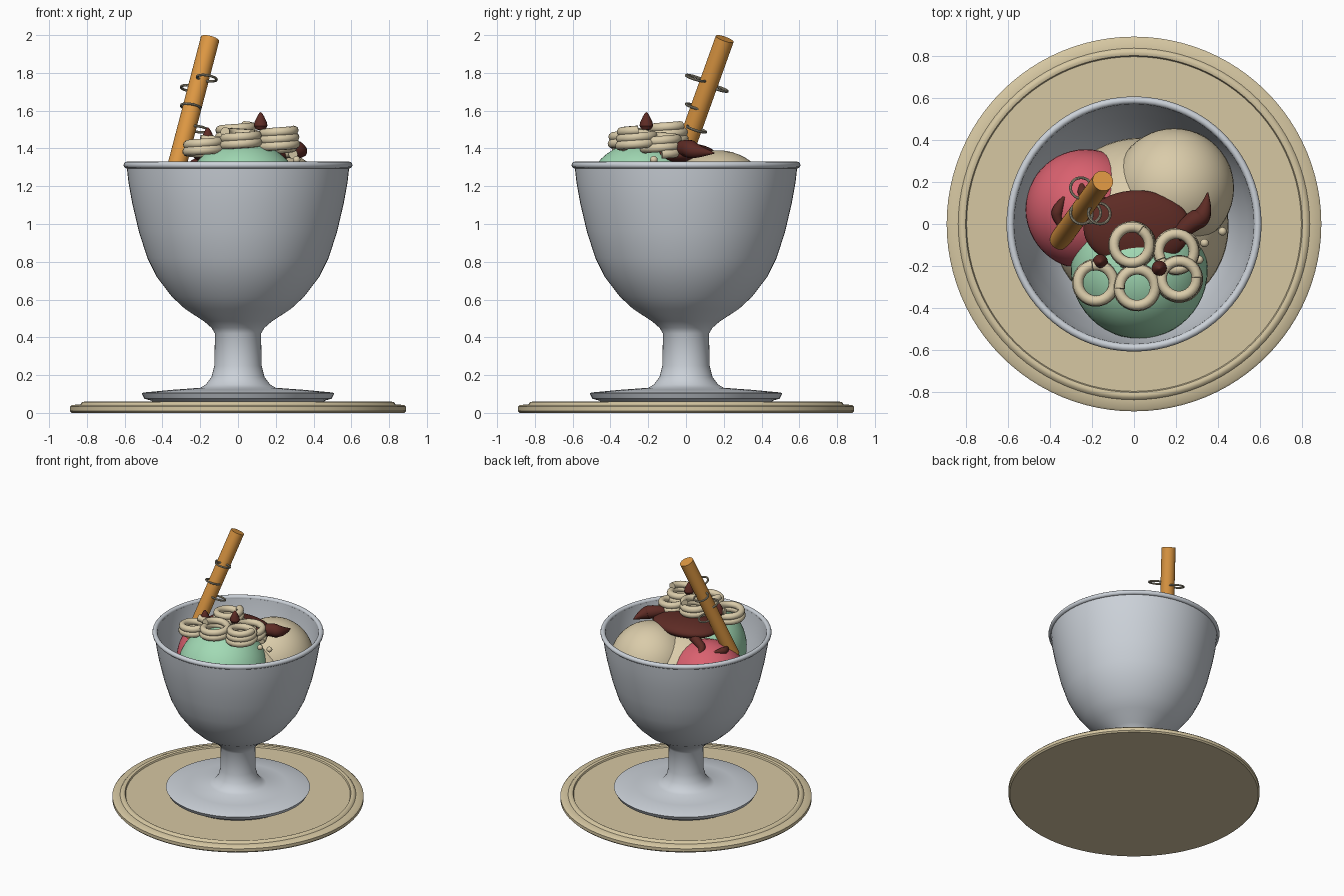
import bpy, bmesh, math
from mathutils import Vector

if "Cube" in bpy.data.objects:
    bpy.data.objects.remove(bpy.data.objects["Cube"], do_unlink=True)


def material(name, r, g, b):
    m = bpy.data.materials.new(name)
    m.use_nodes = True
    m.diffuse_color = (r, g, b, 1)
    m.node_tree.nodes["Principled BSDF"].inputs["Base Color"].default_value = (r, g, b, 1)
    return m


GREY = material("bowl grey", 0.60, 0.64, 0.69)
STRAW = material("plate straw", 0.67, 0.57, 0.36)
VANILLA = material("vanilla", 0.70, 0.60, 0.40)
MINT = material("mint", 0.36, 0.70, 0.46)
BERRY = material("berry", 0.70, 0.12, 0.16)
CHOCOLATE = material("chocolate", 0.11, 0.024, 0.018)
CINNAMON = material("cinnamon", 0.72, 0.31, 0.055)
WIRE = material("wire", 0.40, 0.36, 0.26)


def finish(name, mat, angle=40):
    ob = bpy.context.object
    ob.name = name
    ob.data.materials.append(mat)
    bpy.ops.object.shade_smooth_by_angle(angle=math.radians(angle))
    return ob


def lathe(name, profile, mat, at=(0, 0, 0), steps=64):
    """Spin an (r, z) profile around the vertical axis."""
    bm = bmesh.new()
    verts = [bm.verts.new((r, 0, z)) for r, z in profile]
    edges = [bm.edges.new(pair) for pair in zip(verts, verts[1:])]
    bmesh.ops.spin(bm, geom=verts + edges, axis=(0, 0, 1), cent=(0, 0, 0),
                   angle=math.tau, steps=steps, use_duplicate=False)
    bmesh.ops.remove_doubles(bm, verts=bm.verts, dist=0.0005)
    bmesh.ops.recalc_face_normals(bm, faces=bm.faces)
    mesh = bpy.data.meshes.new(name)
    bm.to_mesh(mesh)
    bm.free()
    ob = bpy.data.objects.new(name, mesh)
    ob.location = at
    bpy.context.collection.objects.link(ob)
    bpy.ops.object.select_all(action='DESELECT')
    ob.select_set(True)
    bpy.context.view_layer.objects.active = ob
    return finish(name, mat)


def ball(name, at, size, mat):
    bpy.ops.mesh.primitive_uv_sphere_add(segments=48, ring_count=24, radius=1, location=at)
    bpy.context.object.scale = size if isinstance(size, tuple) else (size,) * 3
    return finish(name, mat)


def tube(name, points, radius, mat, taper=None):
    """Round tube along points; taper scales the radius at each point."""
    cu = bpy.data.curves.new(name, 'CURVE')
    cu.dimensions = '3D'
    cu.bevel_depth = radius
    cu.bevel_resolution = 3
    cu.use_fill_caps = True
    sp = cu.splines.new('NURBS' if taper else 'POLY')
    sp.points.add(len(points) - 1)
    for i, (p, co) in enumerate(zip(sp.points, points)):
        p.co = (*co, 1)
        p.radius = taper[i] if taper else 1
    if taper:
        sp.use_endpoint_u = True
        sp.order_u = 3
    sp.use_smooth = True
    cu.materials.append(mat)
    ob = bpy.data.objects.new(name, cu)
    bpy.context.collection.objects.link(ob)
    return ob


# Plate with a raised bead near the edge
lathe("plate", [(0, 0), (0.88, 0), (0.89, 0.01), (0.89, 0.033), (0.88, 0.042),
                (0.835, 0.045), (0.825, 0.057), (0.812, 0.06), (0.80, 0.056),
                (0.795, 0.045), (0, 0.045)], STRAW, steps=96)

# Footed bowl: outer wall, then back down the inner wall
outer = [(0, 0.045), (0.44, 0.045), (0.46, 0.065), (0.495, 0.075), (0.51, 0.103),
         (0.50, 0.108), (0.35, 0.122), (0.20, 0.133), (0.17, 0.15), (0.14, 0.19),
         (0.125, 0.25), (0.122, 0.42), (0.14, 0.45), (0.18, 0.485), (0.28, 0.55),
         (0.35, 0.615), (0.43, 0.72), (0.48, 0.82), (0.525, 0.96), (0.56, 1.11),
         (0.58, 1.22), (0.59, 1.31)]
inner = [(max(r - 0.02, 0), z + 0.02 * (z < 1.2)) for r, z in reversed(outer) if z > 0.48]
lathe("bowl", outer + inner + [(0, 0.49)], GREY)
bpy.ops.mesh.primitive_torus_add(major_radius=0.588, minor_radius=0.018, major_segments=72,
                                 minor_segments=12, location=(0, 0, 1.312))
finish("bowl_rim", GREY)

# Scoops
ball("base_scoop", (0.03, -0.01, 0.92), 0.42, VANILLA)
ball("berry_scoop", (-0.23, 0.07, 1.035), 0.285, BERRY)
ball("vanilla_scoop", (0.19, 0.17, 1.105), 0.285, VANILLA)
ball("mint_scoop", (0.025, -0.22, 1.115), 0.325, MINT)

# Chocolate sauce with runs over the scoops
ball("sauce_pool", (0.015, -0.02, 1.365), (0.255, 0.18, 0.065), CHOCOLATE)
leaf = tube("sauce_leaf", [(0.20, -0.06, 1.40), (0.27, 0.01, 1.405), (0.34, 0.04, 1.385),
                           (0.35, 0.15, 1.375)], 0.05, CHOCOLATE, (0.6, 1, 0.9, 0.05))
tube("sauce_run_back", [(-0.12, 0.08, 1.34), (-0.19, 0.12, 1.33), (-0.26, 0.15, 1.30),
                        (-0.24, 0.21, 1.27)], 0.035, CHOCOLATE, (1, 0.9, 0.8, 0.1))
tube("sauce_run_side", [(-0.33, 0.13, 1.29), (-0.36, 0.08, 1.29), (-0.37, 0.03, 1.28),
                        (-0.33, -0.04, 1.28)], 0.03, CHOCOLATE, (0.2, 0.9, 0.9, 0.1))

# Piped cream coils: (x, y, lowest z, turns)
for i, (x, y, z, turns) in enumerate([(-0.18, -0.28, 1.365, 2.3), (0.015, -0.30, 1.41, 2.2),
                                      (-0.01, -0.10, 1.43, 2.5), (0.20, -0.13, 1.37, 2.6),
                                      (0.215, -0.26, 1.40, 2.7)]):
    path = []
    for k in range(int(turns * 28) + 1):
        a = k / 28 * math.tau + 2.1 * i
        r = 0.092 - 0.004 * k / 28
        path.append((x + r * math.cos(a), y + r * math.sin(a), z + 0.036 * k / 28))
    tube(f"cream_coil_{i + 1}", path, 0.025, VANILLA)

# Chocolate drops
drop = [(0, 0), (0.025, 0.006), (0.036, 0.025), (0.032, 0.045), (0.018, 0.075),
        (0.007, 0.093), (0, 0.097)]
for name, at in (("right_drop", (-0.16, -0.18, 1.415)), ("left_drop", (0.12, -0.21, 1.495))):
    lathe(name, drop, CHOCOLATE, at, 24)

# Cream crumbs
for i, at in enumerate([(0.42, -0.035, 1.19), (0.335, -0.09, 1.30), (0.31, -0.17, 1.34)]):
    ball(f"crumb_{i + 1}", at, 0.02, VANILLA)

# Cinnamon stick
low, high = Vector((-0.352, -0.075, 1.2)), Vector((-0.148, 0.205, 1.98))
axis = high - low
bpy.ops.mesh.primitive_cylinder_add(vertices=32, radius=0.05, depth=axis.length,
                                    location=(low + high) / 2,
                                    rotation=axis.to_track_quat('Z', 'Y').to_euler())
finish("cinnamon_stick", CINNAMON)

# Wire rings on the stick
for i, at in enumerate([(-0.165, 0.05, 1.772), (-0.25, 0.17, 1.718),
                        (-0.25, 0.05, 1.62), (-0.21, 0.055, 1.502)]):
    bpy.ops.mesh.primitive_torus_add(major_radius=0.052, minor_radius=0.007, major_segments=32,
                                     minor_segments=8, location=at, rotation=(-0.3, 0.15, 0))
    finish(f"wire_ring_{i + 1}", WIRE)
